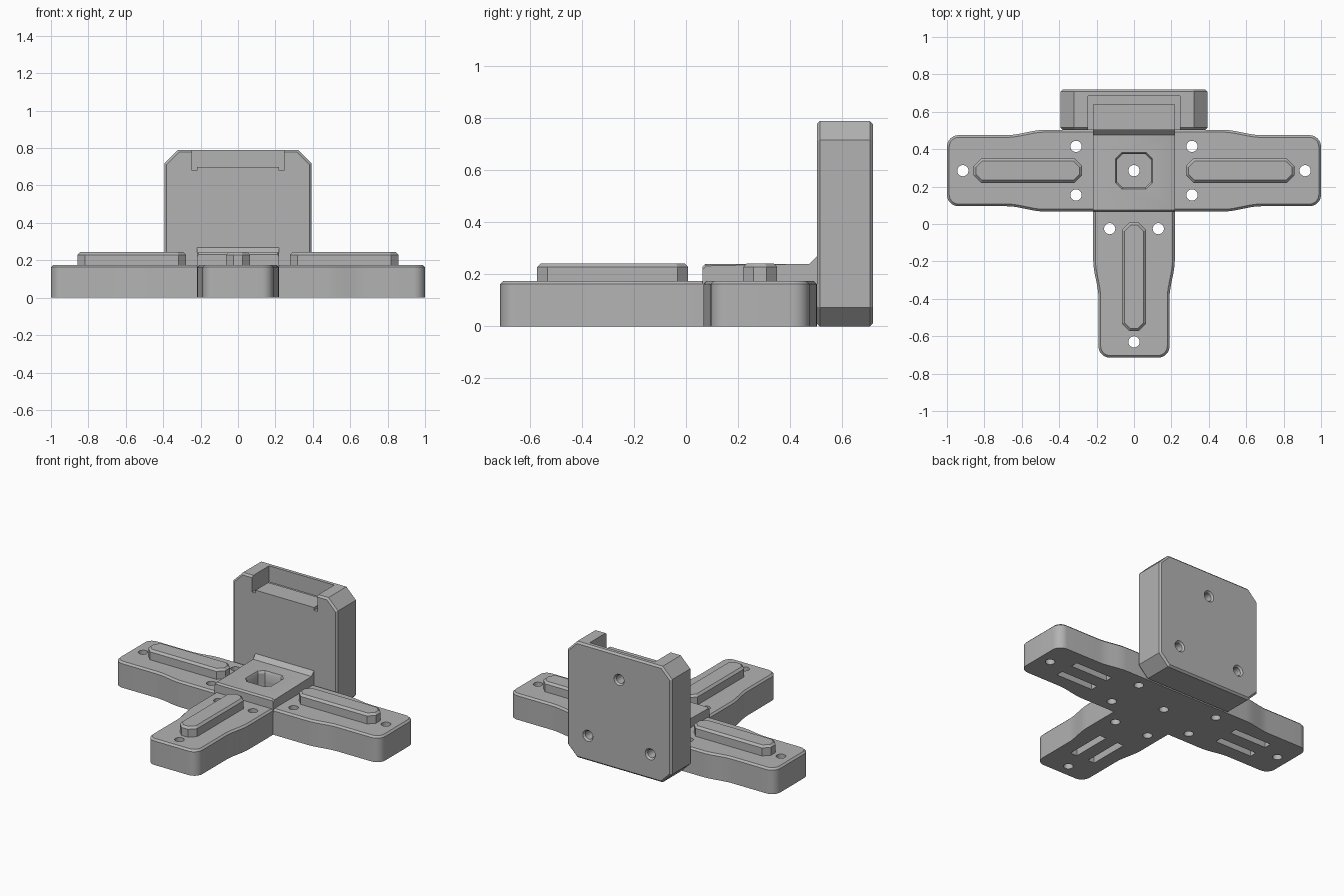
import bpy, bmesh, math
from mathutils import Matrix, Vector

if "Cube" in bpy.data.objects:
    bpy.data.objects.remove(bpy.data.objects["Cube"])

grey = bpy.data.materials.new("mid_grey")
grey.diffuse_color = (0.45, 0.45, 0.45, 1)
grey.use_nodes = True
grey.node_tree.nodes["Principled BSDF"].inputs["Base Color"].default_value = grey.diffuse_color

HUB = Vector((0, 0.285, 0))     # centre where the three arms meet
TOP = 0.175                     # top of the base
ARMS = (-math.pi / 2, 0, math.pi)


def add_object(name, bm):
    bmesh.ops.recalc_face_normals(bm, faces=bm.faces)
    me = bpy.data.meshes.new(name)
    bm.to_mesh(me)
    bm.free()
    me.materials.append(grey)
    ob = bpy.data.objects.new(name, me)
    bpy.context.collection.objects.link(ob)
    return ob


def prism(name, pts, lo, hi, place, bevel=0, pick=None):
    """Extrude a 2D outline; place(a, b, h) maps it to space, pick selects bevelled edges."""
    bm = bmesh.new()
    face = bm.faces.new([bm.verts.new(place(a, b, lo)) for a, b in pts])
    out = bmesh.ops.extrude_face_region(bm, geom=[face])
    shift = Vector(place(0, 0, hi)) - Vector(place(0, 0, lo))
    bmesh.ops.translate(bm, vec=shift, verts=[v for v in out["geom"] if isinstance(v, bmesh.types.BMVert)])
    if bevel:
        bmesh.ops.bevel(bm, geom=[e for e in bm.edges if pick(e)], offset=bevel, segments=1, affect='EDGES')
    return add_object(name, bm)


def upright(a, b, h):
    return (a, b, h)


def top_edge(z):
    return lambda e: all(abs(v.co.z - z) < 1e-4 for v in e.verts)


def octagon(hx, hy, c):
    return [(hx, -hy + c), (hx, hy - c), (hx - c, hy), (c - hx, hy),
            (-hx, hy - c), (-hx, c - hy), (c - hx, -hy), (hx - c, -hy)]


def box(x0, x1, y0, y1, z0, z1):
    return prism("cutter", [(x0, y0), (x1, y0), (x1, y1), (x0, y1)], z0, z1, upright)


def cone(r1, r2, loc, depth, axis='Z', sides=32):
    bm = bmesh.new()
    rot = Matrix.Rotation(-math.pi / 2, 4, 'X') if axis == 'Y' else Matrix()
    bmesh.ops.create_cone(bm, cap_ends=True, segments=sides, radius1=r1, radius2=r2,
                          depth=depth, matrix=Matrix.Translation(loc) @ rot)
    return add_object("cutter", bm)


def cut(target, cutters):
    bpy.context.view_layer.objects.active = target
    for c in cutters:
        m = target.modifiers.new("cut", 'BOOLEAN')
        m.operation, m.solver, m.object = 'DIFFERENCE', 'EXACT', c
        bpy.ops.object.modifier_apply(modifier=m.name)
    for c in cutters:
        bpy.data.objects.remove(c)


def around(angle, x, y):
    return HUB + Matrix.Rotation(angle, 3, 'Z') @ Vector((x, y, 0))


# Base: three equal arms, each tapering in a soft S to a rounded tip
side = [(0.48 + 0.2 * t, 0.218 - 0.028 * (3 * t * t - 2 * t ** 3)) for t in [i / 8 for i in range(9)]]
side += [(0.938 + 0.062 * math.sin(t), 0.128 + 0.062 * math.cos(t))
         for t in [math.pi / 2 * i / 8 for i in range(9)]]
arm = [(d, -w) for d, w in side] + [(d, w) for d, w in reversed(side)]
outline = []
for ang, corner in zip(ARMS, ((0.218, -0.218), None, (-0.218, -0.218))):
    outline += [around(ang, x, y)[:2] for x, y in arm]
    if corner:
        outline.append((corner[0], HUB.y + corner[1]))
base = prism("base", outline, 0, TOP, upright, 0.012, top_edge(TOP))

# Screw holes and paired underside slots
cutters = [cone(0.03, 0.03, HUB + Vector((0, 0, 0.1)), 0.5)]
for ang in ARMS:
    for x, y in ((0.63 + 0.285, 0), (0.31, 0.13), (0.31, -0.13)):
        cutters.append(cone(0.03, 0.03, around(ang, x, y) + Vector((0, 0, 0.1)), 0.5))
    for s in (-0.07, 0.07):
        pts = [around(ang, x, s + y)[:2] for x, y in ((0.5, -0.025), (0.78, -0.025), (0.78, 0.025), (0.5, 0.025))]
        cutters.append(prism("cutter", pts, -0.05, 0.08, upright))
pocket = [(x, y + HUB.y) for x, y in octagon(0.09, 0.09, 0.03)]
cutters.append(prism("cutter", pocket, 0.08, 0.4, upright))
cut(base, cutters)

# Raised rail on each arm
parts = [base]
for ang, name in zip(ARMS, ("front_rail", "right_rail", "left_rail")):
    pts = [around(ang, x + 0.5675, y)[:2] for x, y in octagon(0.29, 0.065, 0.04)]
    parts.append(prism(name, pts, TOP - 0.01, 0.243, upright, 0.014, top_edge(0.243)))

# Centre block with a ramp up to the back plate and an eight-sided pocket
profile = [(0.064, 0.15), (0.064, 0.23), (0.074, 0.241), (0.475, 0.241), (0.51, 0.276), (0.51, 0.15)]
block = prism("centre_block", profile, -0.22, 0.22, lambda a, b, h: (h, a, b), 0.008,
              lambda e: abs(e.verts[0].co.x - e.verts[1].co.x) < 1e-4
              and all(0.2 < v.co.z < 0.25 for v in e.verts))
rim = prism("cutter", pocket, 0.2, 0.26, upright)
for v in rim.data.vertices:
    if v.co.z > 0.25:
        v.co = HUB + (Vector((v.co.x, v.co.y, 0)) - HUB) * 1.2 + Vector((0, 0, 0.26))
    else:
        v.co = HUB + (Vector((v.co.x, v.co.y, 0)) - HUB) * 0.9 + Vector((0, 0, 0.21))
cut(block, [prism("cutter", pocket, 0.1, 0.4, upright), rim])
parts.append(block)

# Upright back plate with clipped corners
plate = prism("back_plate", [(x, z + 0.395) for x, z in octagon(0.393, 0.395, 0.072)], 0.503, 0.72,
              lambda a, b, h: (a, h, b), 0.012,
              lambda e: abs(e.verts[0].co.y - e.verts[1].co.y) < 1e-4)
# Top notch, with a shallow groove around its floor
cutters = [box(-0.245, 0.245, 0.4, 0.685, 0.7, 0.9),
           box(-0.245, 0.245, 0.64, 0.685, 0.68, 0.75),
           box(-0.245, -0.22, 0.4, 0.66, 0.68, 0.75),
           box(0.22, 0.245, 0.4, 0.66, 0.68, 0.75)]
# Countersunk mounting holes in the back
for x, z in ((0, 0.615), (-0.235, 0.172), (0.235, 0.172)):
    cutters.append(cone(0.028, 0.028, (x, 0.68, z), 0.16, 'Y'))
    cutters.append(cone(0.022, 0.046, (x, 0.715, z), 0.03, 'Y'))
cut(plate, cutters)
parts.append(plate)

# Smooth the curved walls, keep edges crisp
for ob in bpy.data.objects:
    ob.select_set(ob in parts)
bpy.context.view_layer.objects.active = base
bpy.ops.object.shade_smooth_by_angle(angle=math.radians(30))
